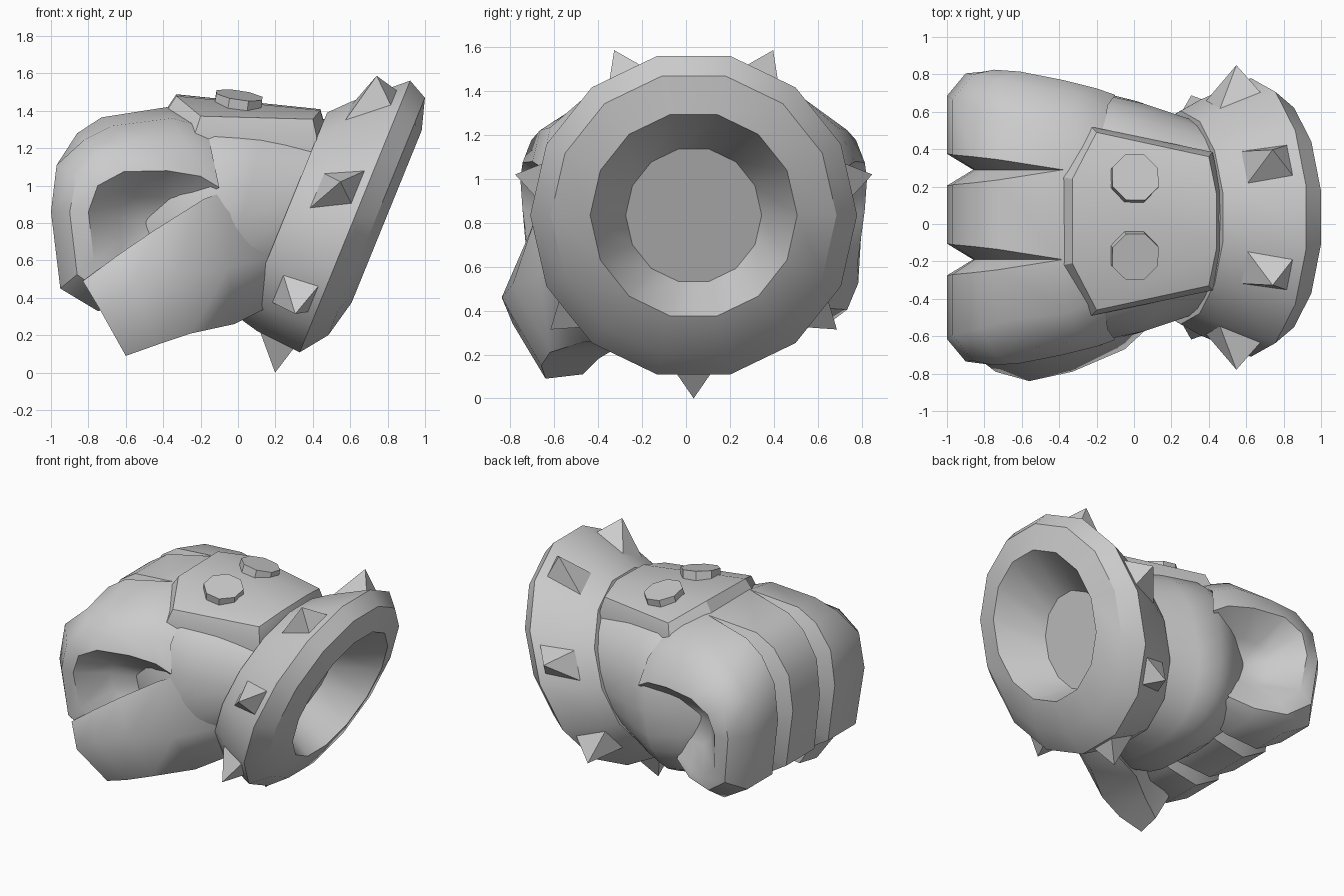
import bpy, bmesh
from math import sin, cos, pi, radians
from mathutils import Vector

if "Cube" in bpy.data.objects:
    bpy.data.objects.remove(bpy.data.objects["Cube"])


def finish(name, bm, angle=35):
    bmesh.ops.remove_doubles(bm, verts=bm.verts, dist=0.0005)
    bmesh.ops.recalc_face_normals(bm, faces=bm.faces)
    me = bpy.data.meshes.new(name)
    bm.to_mesh(me)
    bm.free()
    ob = bpy.data.objects.new(name, me)
    bpy.context.collection.objects.link(ob)
    bpy.ops.object.select_all(action='DESELECT')
    bpy.context.view_layer.objects.active = ob
    ob.select_set(True)
    if angle:
        bpy.ops.object.shade_smooth_by_angle(angle=radians(angle))
    return ob


def loft(name, rows, closed=True, caps=(False, False), angle=35):
    bm = bmesh.new()
    vs = [[bm.verts.new(p) for p in r] for r in rows]
    n = len(rows[0])
    for a, b in zip(vs, vs[1:]):
        for i in range(n if closed else n - 1):
            j = (i + 1) % n
            bm.faces.new((a[i], a[j], b[j], b[i]))
    for ring, cap in zip((vs[0], vs[-1]), caps):
        if cap:
            bm.faces.new(ring)
    return finish(name, bm, angle)


SHEAR, CY, CZ = 0.407, 0.035, 0.835


def cuff_point(x, r, a, shear=SHEAR):
    """Point on the leaning cuff; a is measured from straight down."""
    y, z = r * sin(a), -r * cos(a)
    return Vector((x + shear * z, CY + y, CZ + z))


# Cuff: fourteen-sided leaning ring with a recessed socket
profile = [(0.25, 0.50), (0.25, 0.57), (0.355, 0.63), (0.625, 0.745), (0.741, 0.651),
           (0.795, 0.472), (0.50, 0.31)]
loft("cuff", [[cuff_point(x, r, (i + 0.5) * pi / 7) for i in range(14)]
              for x, r in profile], caps=(False, True), angle=28)

# Seven pyramid spikes around the cuff
for k in range(7):
    a = k * 2 * pi / 7
    bm = bmesh.new()
    tangent = Vector((SHEAR * sin(a), cos(a), sin(a)))
    base = [bm.verts.new(cuff_point(0.475 + dx, r, a) + tangent * t)
            for dx, r, t in ((-.115, .605, -.1), (.115, .69, -.1),
                             (.115, .69, .1), (-.115, .605, .1))]
    tip = bm.verts.new(cuff_point(0.484, 0.835, a, 0.342))
    bm.faces.new(base)
    for i in range(4):
        bm.faces.new((base[i], base[(i + 1) % 4], tip))
    finish(f"spike_{k + 1}", bm, 0)


# Palm: rounded sections from the cuff to the knuckles
def section(x, shear, zc, rz, ry, e, n=28):
    pts = []
    for i in range(n):
        c, s = cos(2 * pi * i / n), sin(2 * pi * i / n)
        y = ry * abs(c) ** (2 / e) * (1 if c > 0 else -1)
        z = rz * abs(s) ** (2 / e) * (1 if s > 0 else -1)
        pts.append((x + shear * z, 0.035 + y, zc + z))
    return pts


loft("palm", [section(.36, .41, .825, .51, .51, 2),
              section(.25, .40, .82, .535, .54, 2),
              section(.02, .25, .815, .575, .62, 2.3),
              section(-.16, .08, .82, .59, .665, 2.5),
              section(-.36, .0, .83, .585, .57, 2.6),
              section(-.55, 0, .80, .40, .46, 2.4)], caps=(True, True), angle=50)

# Fingers: curled strip with two V grooves and hollow sides
# station: outer x z, groove x z, groove half width, hollow rim x z, top/side/rim half y
stations = [(-.18, 1.37, -.18, 1.37, 0, -.10, .99, .43, .60, .655),
            (-.38, 1.42, -.38, 1.42, 0, -.20, 1.05, .51, .655, .69),
            (-.73, 1.365, -.68, 1.27, .055, -.38, 1.08, .55, .70, .735),
            (-.86, 1.28, -.80, 1.17, .07, -.61, 1.075, .59, .74, .78),
            (-.97, 1.11, -.85, 1.02, .08, -.75, 1.00, .63, .765, .79),
            (-1.0, .86, -.86, .83, .085, -.80, .86, .65, .77, .78),
            (-.95, .45, -.82, .53, .08, -.77, .60, .62, .75, .745),
            (-.75, .33, -.70, .47, .07, -.64, .48, .60, .70, .69),
            (-.50, .36, -.50, .46, .05, -.47, .46, .53, .62, .60),
            (-.33, .45, -.35, .46, .02, -.33, .50, .46, .54, .52)]
FY, FX, FZ = 0.035, -0.47, 0.80
rows = []
for k, (px, pz, gx, gz, g, hx, hz, hp, hs, hr) in enumerate(stations):
    def toward(x, z, t, y):
        return (px + (x - px) * t, FY + y, pz + (z - pz) * t)

    def side(sign):
        return [(FX, FY + sign * .48, FZ),
                (hx * .5 + FX * .5, FY + sign * (hr * .3 + .35), hz * .5 + FZ * .5),
                toward(hx, hz, 1, sign * hr),
                toward(hx, hz, .5, sign * hs),
                toward(hx, hz, .16 if k < 4 else 0, sign * hp)]
    row = side(-1)
    for gy in (-.19, .29):
        row += [(px, gy - g, pz), (gx, gy, gz), (px, gy + g, pz)]
    rows.append(row + side(1)[::-1])
loft("fingers", rows, closed=False, angle=40)

# Thumb: five-sided loft hanging from the front of the palm
loft("thumb", [
    [(-.04, -.57, .98), (.20, -.44, .62), (.16, -.30, .35), (.10, -.1, .36), (.05, -.2, .7)],
    [(-.18, -.65, .93), (-.05, -.67, .56), (-.02, -.46, .26), (-.02, -.2, .26), (-.1, -.4, .8)],
    [(-.45, -.71, .76), (-.33, -.79, .52), (-.25, -.62, .21), (-.27, -.3, .24), (-.42, -.45, .68)],
    [(-.64, -.73, .63), (-.56, -.84, .46), (-.43, -.66, .15), (-.43, -.4, .18), (-.62, -.5, .57)],
    [(-.83, -.72, .49), (-.74, -.79, .34), (-.60, -.64, .09), (-.58, -.47, .11), (-.77, -.5, .43)],
], caps=(True, True), angle=55)


# Back plate: bevelled armour following the curve of the hand
def plate_z(x, y):
    return 1.46 - 0.12 * x - 0.5 * (y - 0.02) ** 2


half = [(-.38, .235, -.33, .225), (-.23, .505, -.20, .475),
        (.42, .37, .40, .345), (.465, .155, .44, .15)]
outline = half + [(a, -b, c, -d) for a, b, c, d in reversed(half)]
bm = bmesh.new()
skirt = [[bm.verts.new((a, .015 + b, plate_z(a, b) - dz)) for a, b, c, d in outline]
         for dz in (.2, .07)]
top = [bm.verts.new((c, .015 + d, plate_z(c, d) + .01)) for a, b, c, d in outline]
for lo, hi in ((skirt[0], skirt[1]), (skirt[1], top)):
    for i in range(8):
        j = (i + 1) % 8
        bm.faces.new((lo[i], lo[j], hi[j], hi[i]))
bm.faces.new((top[0], top[1], top[2], top[3]))
bm.faces.new((top[0], top[3], top[4], top[7]))
bm.faces.new((top[4], top[5], top[6], top[7]))
finish("back_plate", bm, 25)

# Two octagonal studs on the plate
for name, y, lean in (("stud_back", .24, .2), ("stud_front", -.165, -.2)):
    n = Vector((.15, lean, 1)).normalized()
    rot = Vector((0, 0, 1)).rotation_difference(n)
    c = Vector((0, y, 1.435))
    loft(name, [[c + rot @ Vector((r * cos((i + .5) * pi / 4), r * sin((i + .5) * pi / 4), h))
                 for i in range(8)] for r, h in ((.136, -.05), (.134, .05))],
         caps=(True, True), angle=20)
